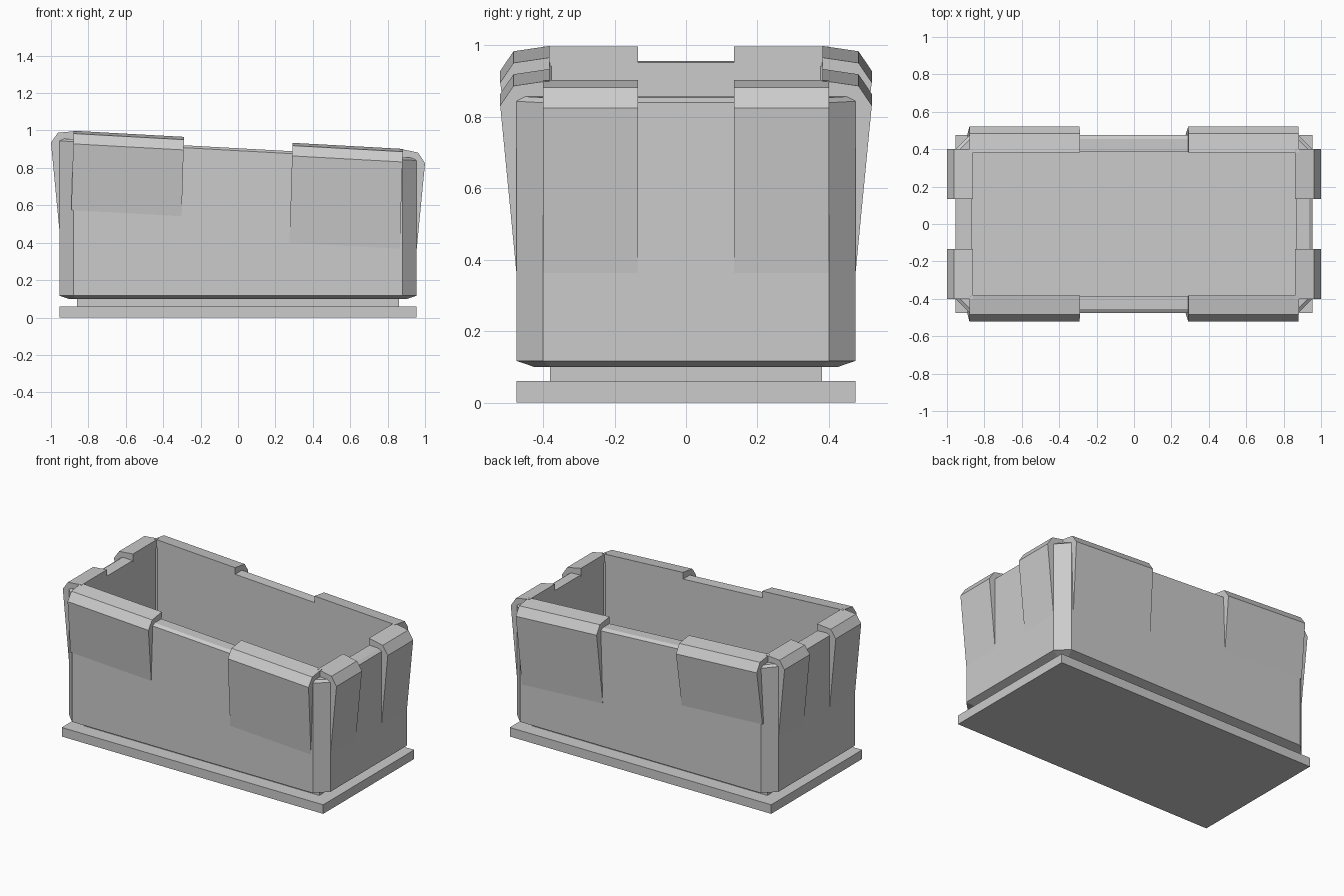
import bpy, bmesh

if "Cube" in bpy.data.objects:
    bpy.data.objects.remove(bpy.data.objects["Cube"])

SLOPE = 0.055          # rim drops towards +x
RIM = 0.905            # rim height at x = 0
HX, HY = 0.955, 0.475  # outer half sizes of the tub


def finish(name, bm):
    bmesh.ops.recalc_face_normals(bm, faces=bm.faces)
    me = bpy.data.meshes.new(name)
    bm.to_mesh(me)
    bm.free()
    ob = bpy.data.objects.new(name, me)
    bpy.context.collection.objects.link(ob)
    return ob


def box(name, hx, hy, z0, z1):
    bm = bmesh.new()
    bmesh.ops.create_cube(bm, size=1)
    for v in bm.verts:
        v.co = (v.co.x * 2 * hx, v.co.y * 2 * hy, z0 + (v.co.z + 0.5) * (z1 - z0))
    return finish(name, bm)


def octagon(bm, inset, c, z, sloped):
    x, y = HX - inset, HY - inset
    pts = [(x, -y + c), (x, y - c), (x - c, y), (-x + c, y),
           (-x, y - c), (-x, -y + c), (-x + c, -y), (x - c, -y)]
    return [bm.verts.new((px, py, z - SLOPE * px * sloped)) for px, py in pts]


def pad(name, axis, side, a, b, drop):
    """Wedge pad clipped over the rim; profile is (outward, height from rim)."""
    prof = [(-0.02, -drop), (0.0, -drop), (0.045, -0.025), (0.008, 0.03),
            (-0.093, 0.045), (-0.093, -0.01), (-0.02, -0.02)]
    bm = bmesh.new()
    rings = []
    for t in (a, b):
        ring = []
        for d, h in prof:
            if axis == 'y':
                x, y = t + 0.03 * h, side * (HY + d)
            else:
                x, y = side * (HX + d), t
            ring.append(bm.verts.new((x, y, RIM + h - SLOPE * x)))
        rings.append(ring)
    n = len(prof)
    for i in range(n):
        j = (i + 1) % n
        bm.faces.new((rings[0][i], rings[0][j], rings[1][j], rings[1][i]))
    for r in rings:
        bm.faces.new(r)
    return finish(name, bm)


# Foot slab and recessed neck
box("base_slab", 0.955, 0.475, 0.0, 0.06)
box("base_neck", 0.86, 0.38, 0.06, 0.105)

# Hollow tub with chamfered corners and sloping rim
bm = bmesh.new()
loops = [octagon(bm, 0.05, 0.045, 0.10, 0),
         octagon(bm, 0.0, 0.075, 0.117, 0),
         octagon(bm, 0.0, 0.075, RIM - 0.013, 1),
         octagon(bm, 0.02, 0.06, RIM, 1),
         octagon(bm, 0.09, 0.008, RIM, 1),
         octagon(bm, 0.09, 0.008, 0.12, 0)]
for lo, hi in zip(loops, loops[1:]):
    for i in range(8):
        j = (i + 1) % 8
        bm.faces.new((lo[i], lo[j], hi[j], hi[i]))
bm.faces.new(loops[0])
bm.faces.new(loops[-1])
finish("tub", bm)

# Rim pads: two on every wall
for s, label in ((-1, "front"), (1, "back")):
    pad(label + "_pad_left", 'y', s, -0.88, -0.29, 0.38)
    pad(label + "_pad_right", 'y', s, 0.29, 0.88, 0.49)
for s, label in ((-1, "left"), (1, "right")):
    pad(label + "_end_pad_front", 'x', s, -0.40, -0.135, 0.49)
    pad(label + "_end_pad_back", 'x', s, 0.135, 0.40, 0.49)
